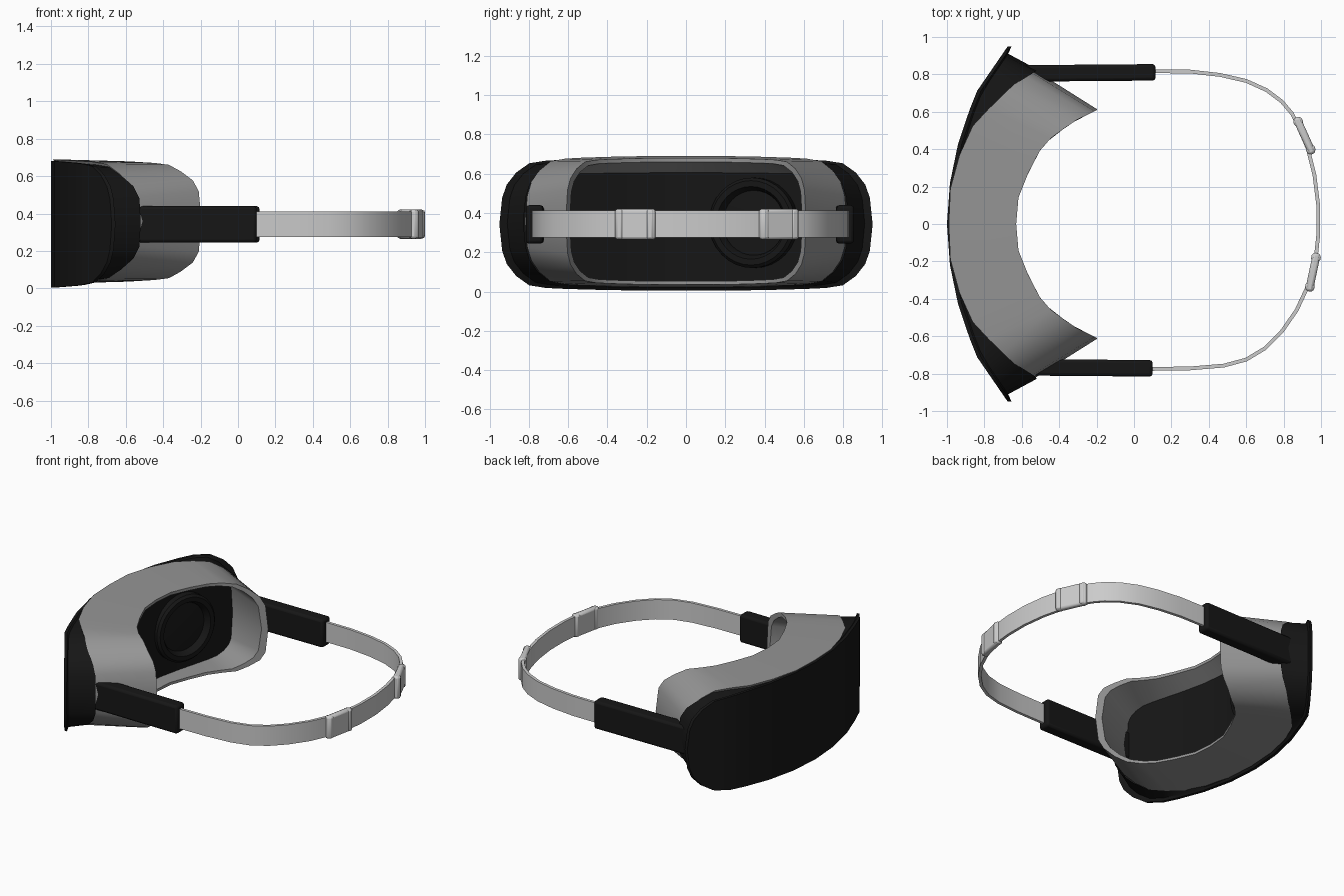
import bpy, bmesh, math
from mathutils import Matrix, Vector

if "Cube" in bpy.data.objects:
    bpy.data.objects.remove(bpy.data.objects["Cube"])


def material(name, v):
    m = bpy.data.materials.new(name)
    m.diffuse_color = (v, v, v, 1)
    m.use_nodes = True
    m.node_tree.nodes["Principled BSDF"].inputs["Base Color"].default_value = m.diffuse_color
    return m


black = material("black_plastic", .008)
grey = material("grey_foam", .3)

# quarter outline of the headset seen along x: (y fraction, z fraction)
QUARTER = [(0, 1), (.23, 1), (.45, .99), (.64, .975), (.75, .96), (.84, .92),
           (.91, .78), (.96, .6), (.985, .4), (1, 0)]
HALF = QUARTER + [(y, -z) for y, z in QUARTER[-2::-1]]
OUTLINE = HALF + [(-y, z) for y, z in HALF[-2:0:-1]]
N = len(OUTLINE)

# depth (x) of each surface as a function of |y|
PLATE = [(0, -1), (.19, -.99), (.48, -.93), (.71, -.84), (.95, -.675)]
FRONT = [(0, -.985), (.24, -.975), (.5, -.88), (.64, -.75), (.75, -.63), (.82, -.52)]
RIM = [(0, -.63), (.11, -.63), (.36, -.53), (.455, -.45), (.55, -.32), (.61, -.195)]
PANEL = [(0, -.74), (.14, -.73), (.33, -.685), (.5, -.635), (.74, -.56)]


def interp(table, v):
    for (a, fa), (b, fb) in zip(table, table[1:]):
        if v <= b:
            return fa + (fb - fa) * (v - a) / (b - a)
    return table[-1][1]


def loop(table, hw, z0, z1, dx=0, power=1):
    """Outline placed on a curved surface; power below 1 squares the corners."""
    zc, hz = (z0 + z1) / 2, (z1 - z0) / 2
    return [(interp(table, abs(y) * hw) + dx, y * hw,
             zc + math.copysign(abs(z) ** power, z) * hz) for y, z in OUTLINE]


def finish(name, bm, mat=None, bevel=0, smooth=30):
    bmesh.ops.recalc_face_normals(bm, faces=bm.faces)
    me = bpy.data.meshes.new(name)
    bm.to_mesh(me)
    bm.free()
    ob = bpy.data.objects.new(name, me)
    bpy.context.collection.objects.link(ob)
    if mat:
        me.materials.append(mat)
    if bevel:
        m = ob.modifiers.new("bevel", "BEVEL")
        m.width, m.segments = bevel, 2
    bpy.ops.object.select_all(action='DESELECT')
    bpy.context.view_layer.objects.active = ob
    ob.select_set(True)
    bpy.ops.object.shade_smooth_by_angle(angle=math.radians(smooth))
    return ob


def loft(name, loops, mat=None, fill_first=False):
    bm = bmesh.new()
    rows = [[bm.verts.new(p) for p in l] for l in loops]
    for a, b in zip(rows, rows[1:]):
        for i in range(N):
            j = (i + 1) % N
            bm.faces.new((a[i], a[j], b[j], b[i]))
    if fill_first:  # upright strips joining top to bottom of the outline
        r, h = rows[0], N // 2
        for s in (1, -1):
            for i in range(h // 2):
                quad = [r[s * i], r[s * (i + 1)], r[s * (h - i - 1)], r[s * (h - i)]]
                bm.faces.new(list(dict.fromkeys(quad)))
    return finish(name, bm, mat)


def box(name, size, loc, angle=0, mat=None, bevel=.01):
    bm = bmesh.new()
    bmesh.ops.create_cube(bm, size=1, matrix=Matrix.Translation(loc)
                          @ Matrix.Rotation(angle, 4, 'Z') @ Matrix.Diagonal((*size, 1)))
    return finish(name, bm, mat, bevel)


# curved front plate and the housing tapering behind it
loft("front_shell", [loop(PLATE, .95, .005, .68), loop(PLATE, .95, .005, .68, .02),
                     loop(PLATE, .91, .02, .672, .03), loop(FRONT, .828, .03, .675)],
     black, fill_first=True)

# soft face gasket: outer wall, rim, inner wall
loft("face_gasket", [loop(FRONT, .80, .05, .67, .01), loop(FRONT, .82, .025, .69, -.005),
                     loop(RIM, .612, .035, .68, 0, .75), loop(RIM, .592, .053, .66, 0, .75),
                     loop(PANEL, .74, .05, .605, 0, .5)], grey)

# inner panel
loft("inner_panel", [loop(PANEL, .74, .05, .605, 0, .5), loop(PANEL, .74, .05, .605, -.02, .5)],
     black, fill_first=True)

# eyepiece: revolved ring with a recessed lens
bm = bmesh.new()
prof = [(.23, -.06), (.23, .03), (.215, .045), (.185, .045), (.17, .02), (.165, 0), (0, .01)]
vs = [bm.verts.new((x, r, 0)) for r, x in prof]
es = [bm.edges.new(p) for p in zip(vs, vs[1:])]
bmesh.ops.spin(bm, geom=vs + es, cent=(0, 0, 0), axis=(1, 0, 0), angle=math.tau, steps=32)
bmesh.ops.remove_doubles(bm, verts=bm.verts, dist=1e-4)
bm.transform(Matrix.Translation((-.665, .345, .35)) @ Matrix.Rotation(math.radians(-18), 4, 'Z'))
finish("eyepiece", bm, black)

# side arms reaching into the housing
for side, y, x0, x1, tilt in (("left", .808, -.61, .115, .008), ("right", -.769, -.58, .1, -.008)):
    box(side + "_arm", (x1 - x0, .088, .195), ((x1 + x0) / 2, y, .342), tilt, black, .016)

# rear strap
path = [(.08, .817), (.3, .815), (.46, .797), (.6, .765), (.71, .715), (.79, .655), (.845, .59),
        (.885, .51), (.93, .40), (.965, .26), (.985, .1), (.985, -.06), (.97, -.2), (.935, -.32),
        (.87, -.46), (.79, -.575), (.7, -.665), (.6, -.725), (.48, -.757), (.3, -.772), (.08, -.775)]
bm = bmesh.new()
rings = []
for i, p in enumerate(path):
    t = Vector(path[min(i + 1, len(path) - 1)]) - Vector(path[max(i - 1, 0)])
    n = Vector((-t.y, t.x)).normalized() * .01
    rings.append([bm.verts.new((p[0] + s * n.x, p[1] + s * n.y, z))
                  for s, z in ((1, .275), (1, .412), (-1, .412), (-1, .275))])
for a, b in zip(rings, rings[1:]):
    for k in range(4):
        bm.faces.new((a[k], a[k - 1], b[k - 1], b[k]))
bm.faces.new(rings[0])
bm.faces.new(rings[-1])
finish("rear_strap", bm)

# strap sliders: rounded body with two raised ends
for side, a, b in (("left", (.867, .57), (.955, .375)), ("right", (.978, -.155), (.935, -.36))):
    a, b = Vector((*a, .343)), Vector((*b, .343))
    d = b - a
    ang = math.atan2(d.y, d.x)
    box(side + "_slider_body", (d.length, .042, .156), (a + b) / 2, ang, None, .014)
    for t in (.12, .88):
        box(side + "_slider_bar", (.035, .05, .15), a + d * t, ang, None, .01)
